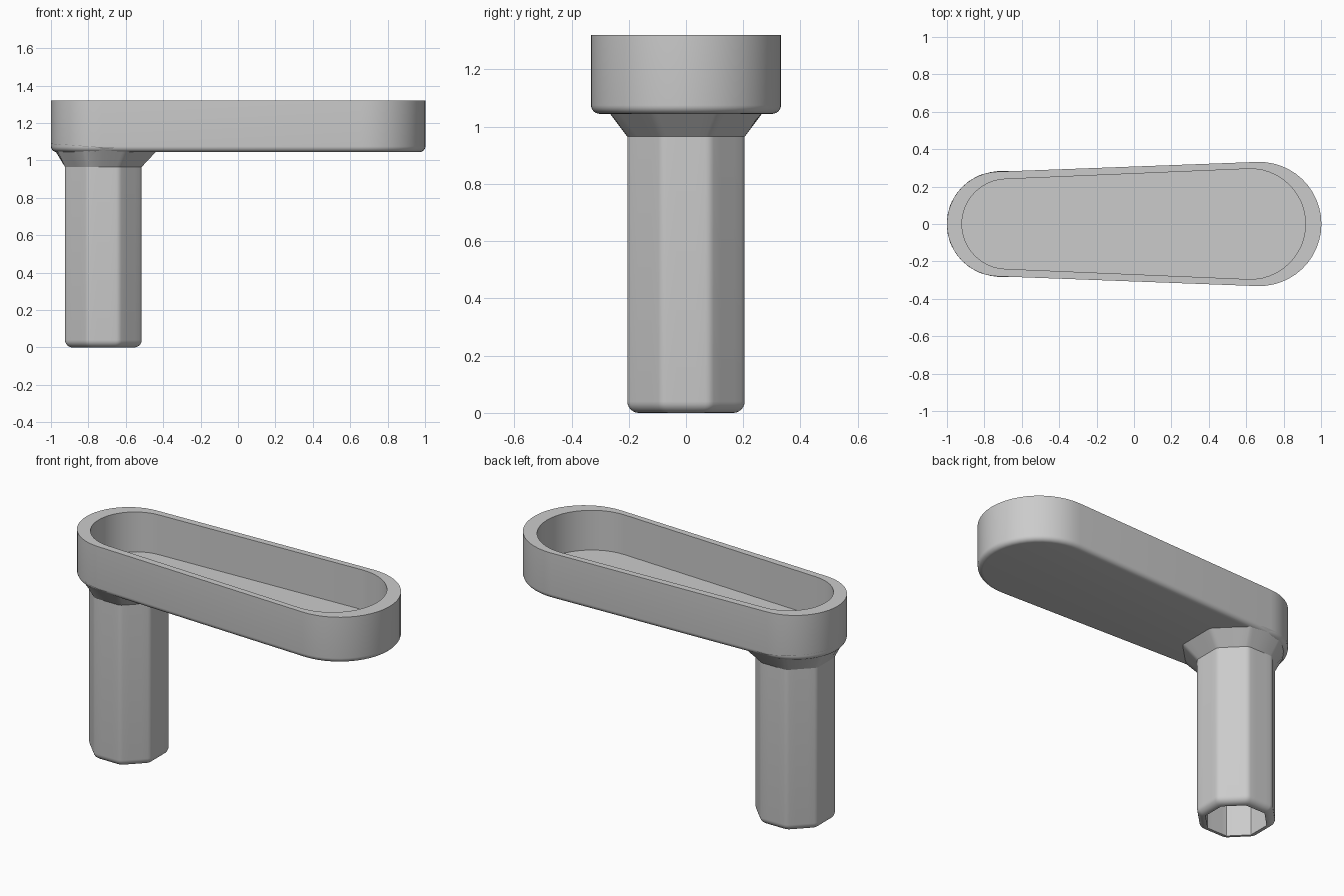
import bpy, bmesh, math
from math import sin, cos, pi

cube = bpy.data.objects.get("Cube")
if cube:
    bpy.data.objects.remove(cube, do_unlink=True)

grey = bpy.data.materials.new("light_grey")
grey.use_nodes = True
colour = (0.6, 0.6, 0.6, 1)
grey.diffuse_color = colour
grey.node_tree.nodes["Principled BSDF"].inputs["Base Color"].default_value = colour

POST_X = -0.72


def loft(name, rings, cap_start, cap_end):
    """Skin a list of equal-length point rings into one object."""
    bm = bmesh.new()
    loops = [[bm.verts.new(p) for p in ring] for ring in rings]
    for a, b in zip(loops, loops[1:]):
        for i in range(len(a)):
            j = (i + 1) % len(a)
            bm.faces.new((a[i], a[j], b[j], b[i]))
    if cap_start:
        bm.faces.new(loops[0][::-1])
    if cap_end:
        bm.faces.new(loops[-1])
    bmesh.ops.recalc_face_normals(bm, faces=bm.faces)
    mesh = bpy.data.meshes.new(name)
    bm.to_mesh(mesh)
    bm.free()
    mesh.materials.append(grey)
    obj = bpy.data.objects.new(name, mesh)
    bpy.context.collection.objects.link(obj)
    bpy.ops.object.select_all(action="DESELECT")
    obj.select_set(True)
    bpy.context.view_layer.objects.active = obj
    bpy.ops.object.shade_smooth_by_angle(angle=math.radians(22))


def tray_ring(z, big_x=0.67, big_r=0.332, small_x=POST_X, small_r=0.28, steps=24):
    """Tapered outline: a small and a large round end joined by tangents."""
    lean = math.asin((big_r - small_r) / (big_x - small_x))
    pts = []
    for cx, r, start, sweep in ((big_x, big_r, -pi / 2 - lean, pi + 2 * lean),
                                (small_x, small_r, pi / 2 + lean, pi - 2 * lean)):
        for i in range(steps + 1):
            a = start + sweep * i / steps
            pts.append((cx + r * cos(a), r * sin(a), z))
    return pts


def octagon_ring(z, apothem, rounding, steps=3, splits=4):
    """Octagon around the post axis: rounded corners, flats cut into short pieces."""
    arcs = []
    corner = (apothem - rounding) / cos(pi / 8)
    for k in range(8):
        mid = k * pi / 4 + pi / 8
        arcs.append([])
        for i in range(steps + 1):
            a = mid + (i / steps - 0.5) * pi / 4
            arcs[-1].append((POST_X + corner * cos(mid) + rounding * cos(a),
                             corner * sin(mid) + rounding * sin(a), z))
    pts = []
    for arc, following in zip(arcs, arcs[1:] + arcs[:1]):
        pts += arc
        (x0, y0, _), (x1, y1, _) = arc[-1], following[0]
        for s in range(1, splits):
            t = s / splits
            pts.append((x0 + (x1 - x0) * t, y0 + (y1 - y0) * t, z))
    return pts


def flare_top():
    """Octagon on the tray underside, wrapping up round the tray's small end."""
    pts = []
    for x, y, z in octagon_ring(1.05, 0.285, 0.04):
        if x < POST_X:
            a = math.atan2(y, x - POST_X)
            x, y, z = POST_X + 0.281 * cos(a), 0.281 * sin(a), 1.07 - 0.02 * cos(a)
        elif x < POST_X + 0.09:
            y, z = math.copysign(0.284, y), 1.07
        else:
            y = max(-0.268, min(0.268, y))
        pts.append((x, y, z))
    return pts


# Open tray: rounded underside edge, outer wall, rim, inner wall, floor
BEVEL = 0.03
rings = []
for i in range(7):
    t = i / 6 * pi / 2
    inset = BEVEL * (1 - sin(t))
    rings.append(tray_ring(1.045 + BEVEL * (1 - cos(t)),
                           big_r=0.332 - inset, small_r=0.28 - inset))
rings.append(tray_ring(1.32))
for z in (1.32, 1.083):
    rings.append(tray_ring(z, 0.622, 0.295, -0.68, 0.24))
loft("tray", rings, True, True)

# Hollow octagonal post: bore, rounded lower lip, shaft and flared collar
EDGE = 0.04
rings = [octagon_ring(1.06, 0.16, 0.002), octagon_ring(0, 0.16, 0.002)]
for i in range(7):
    t = i / 6 * pi / 2
    rings.append(octagon_ring(EDGE * (1 - cos(t)), 0.205 - EDGE * (1 - sin(t)), 0.04))
rings += [octagon_ring(0.965, 0.205, 0.04), flare_top()]
loft("hollow_post", rings, True, False)
